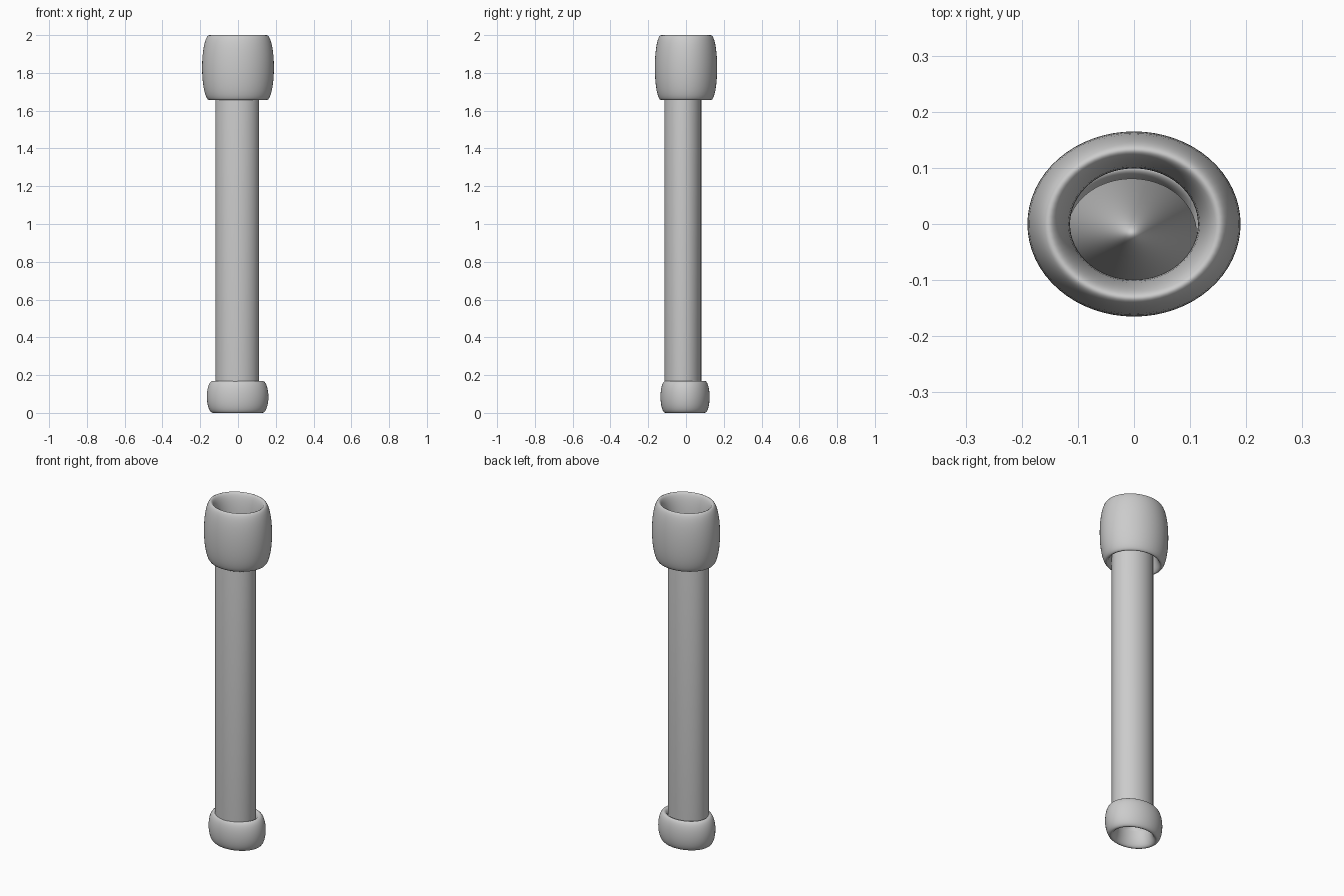
import bpy

if "Cube" in bpy.data.objects:
    bpy.data.objects.remove(bpy.data.objects["Cube"])


def smooth(obj):
    for p in obj.data.polygons:
        p.use_smooth = True


def collar(name, z, rx, ry, half_h):
    """Ring of elliptical section: a torus squashed sideways and stretched up."""
    bpy.ops.mesh.primitive_torus_add(major_radius=1, minor_radius=0.25,
                                     major_segments=64, minor_segments=32,
                                     location=(0, 0, z))
    ob = bpy.context.object
    ob.name = name
    ob.scale = (rx / 1.25, ry / 1.25, half_h / 0.25)
    smooth(ob)
    return ob


# Rings at both ends
collar("top_collar", 1.828, 0.19, 0.165, 0.172)
bottom = collar("bottom_collar", 0.085, 0.163, 0.13, 0.085)
bottom.location.x = -0.002
bottom.location.y = -0.005

# Oval shaft, set slightly forward of the collars
z0, z1 = 0.09, 1.78
bpy.ops.mesh.primitive_cylinder_add(vertices=64, radius=1, depth=1,
                                    end_fill_type='TRIFAN',
                                    location=(-0.004, -0.017, (z0 + z1) / 2))
shaft = bpy.context.object
shaft.name = "shaft"
shaft.scale = (0.116, 0.098, z1 - z0)
smooth(shaft)
